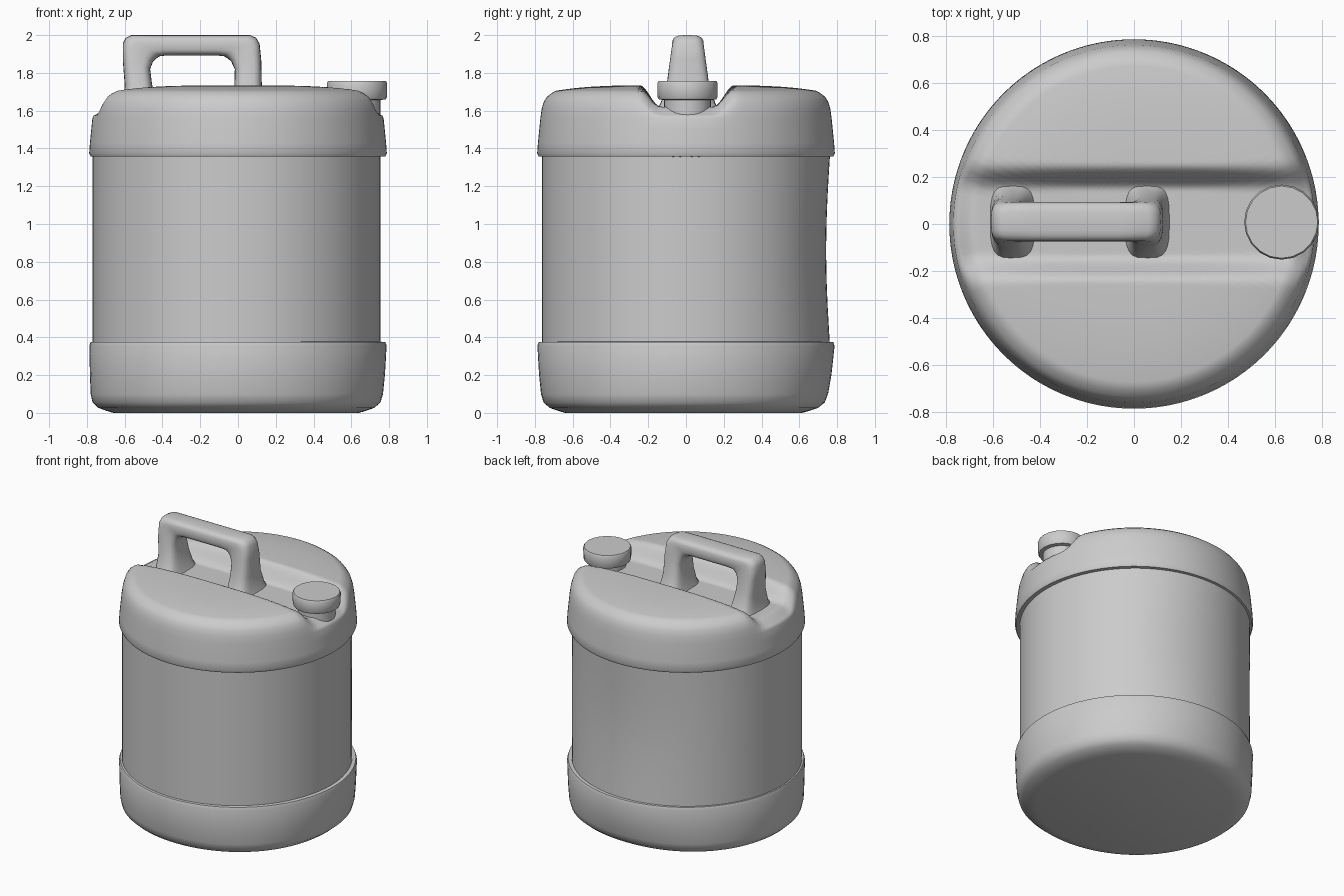
import bpy, bmesh, math
from math import sin, cos, pi, radians

cube = bpy.data.objects.get("Cube")
if cube:
    bpy.data.objects.remove(cube, do_unlink=True)

grey = bpy.data.materials.new("grey plastic")
grey.use_nodes = True
GREY = (0.6, 0.6, 0.6, 1)
grey.diffuse_color = GREY
grey.node_tree.nodes["Principled BSDF"].inputs["Base Color"].default_value = GREY


def finish(bm, name, angle=40):
    bmesh.ops.recalc_face_normals(bm, faces=bm.faces)
    me = bpy.data.meshes.new(name)
    bm.to_mesh(me)
    bm.free()
    ob = bpy.data.objects.new(name, me)
    bpy.context.collection.objects.link(ob)
    me.materials.append(grey)
    bpy.ops.object.select_all(action="DESELECT")
    ob.select_set(True)
    bpy.context.view_layer.objects.active = ob
    bpy.ops.object.shade_smooth_by_angle(angle=radians(angle))
    return ob


def loft(name, rings, angle=40):
    """Skin closed rings of points and cap both ends."""
    bm = bmesh.new()
    loops = [[bm.verts.new(p) for p in ring] for ring in rings]
    n = len(loops[0])
    for a, b in zip(loops, loops[1:]):
        for i in range(n):
            j = (i + 1) % n
            bm.faces.new((a[i], a[j], b[j], b[i]))
    bm.faces.new(loops[0])
    bm.faces.new(loops[-1])
    return finish(bm, name, angle)


def lathe(name, profile, segs=96, centre=(0, 0), shape=None, angle=40):
    rings = []
    for r, z in profile:
        ring = []
        for i in range(segs):
            a = 2 * pi * i / segs
            rr = r - (shape(a, z) if shape else 0)
            ring.append((centre[0] + rr * cos(a), centre[1] + rr * sin(a), z))
        rings.append(ring)
    return loft(name, rings, angle)


def lobe(a, deg):
    return max(0, cos(a - radians(deg))) ** 5


def smooth(lo, hi, v):
    t = min(1, max(0, (v - lo) / (hi - lo)))
    return t * t * (3 - 2 * t)


# Base rim, with softly flattened lower edge
def base_dent(a, z):
    amp = 0.045 * lobe(a, 90) + 0.02 * (lobe(a, 0) + lobe(a, -90))
    return amp * max(0, 1 - z / 0.37) ** 1.5


lathe("base_rim", [(0.66, 0), (0.70, 0.012), (0.74, 0.027), (0.77, 0.055), (0.78, 0.10),
                   (0.784, 0.2), (0.787, 0.355), (0.78, 0.375), (0.74, 0.378)], shape=base_dent)

# Main wall, slightly sunken at the back
lathe("body", [(0.762, 0.36 + 0.1 * i) for i in range(11)], centre=(-0.008, 0),
      shape=lambda a, z: 0.02 * lobe(a, 90) * sin(pi * (z - 0.36)))

# Shoulder with a channel running across the top
profile = [(0.74, 1.355), (0.78, 1.358), (0.788, 1.375), (0.784, 1.43), (0.777, 1.5),
           (0.771, 1.56), (0.764, 1.61), (0.752, 1.65), (0.735, 1.675), (0.71, 1.694)]
RINGS = 44
for i in range(RINGS):
    r = 0.69 * (1 - i / RINGS)
    profile.append((r, 1.735 - 0.03 * (r / 0.69) ** 4))
shoulder = lathe("shoulder", profile, segs=144, angle=60)
for v in shoulder.data.vertices:
    x, y, z = v.co
    r = math.hypot(x, y)
    floor = 1.62 - 0.05 * smooth(0.68, 0.78, r)
    if z > floor:
        # Channel walls flare outward near the rim
        flare = 0.03 * smooth(0.6, 0.76, abs(x))
        depth = 1 - smooth(0.14, 0.25 + flare, abs(y - 0.005))
        v.co.z = z + (floor - z) * depth

# Spout neck and cap
CAP = (0.63, 0.008)
lathe("spout_neck", [(0.125, 1.52), (0.125, 1.68)], segs=24, centre=CAP)
lathe("cap", [(0.13, 1.657), (0.152, 1.66), (0.158, 1.67), (0.16, 1.745), (0.154, 1.756)],
      segs=20, centre=CAP)

# Carry handle: outer point, inner point and half depth of each section
half = [(-0.63, 1.58, -0.40, 1.58, 0.18), (-0.605, 1.64, -0.435, 1.64, 0.145),
        (-0.60, 1.74, -0.455, 1.74, 0.112), (-0.61, 1.87, -0.465, 1.82, 0.098),
        (-0.61, 1.955, -0.45, 1.86, 0.088), (-0.595, 1.985, -0.435, 1.875, 0.085),
        (-0.565, 2.0, -0.415, 1.888, 0.084), (-0.44, 2.0, -0.38, 1.892, 0.084)]


def mirrored(s):
    lean = lambda z: 0.1 * (2 - z)
    return (-0.5 - s[0] + lean(s[1]), s[1], -0.5 - s[2] + lean(s[3]), s[3], s[4])


sections = half + [mirrored(s) for s in reversed(half)]
handle_rings = []
for ox, oz, ix, iz, d in sections:
    ring = []
    for k in range(24):
        a = 2 * pi * k / 24
        u = math.copysign(abs(cos(a)) ** 0.6, cos(a))
        w = math.copysign(abs(sin(a)) ** 0.6, sin(a))
        ring.append(((ox + ix) / 2 + u * (ox - ix) / 2, 0.01 + w * d,
                     (oz + iz) / 2 + u * (oz - iz) / 2))
    handle_rings.append(ring)
loft("handle", handle_rings, 60)
